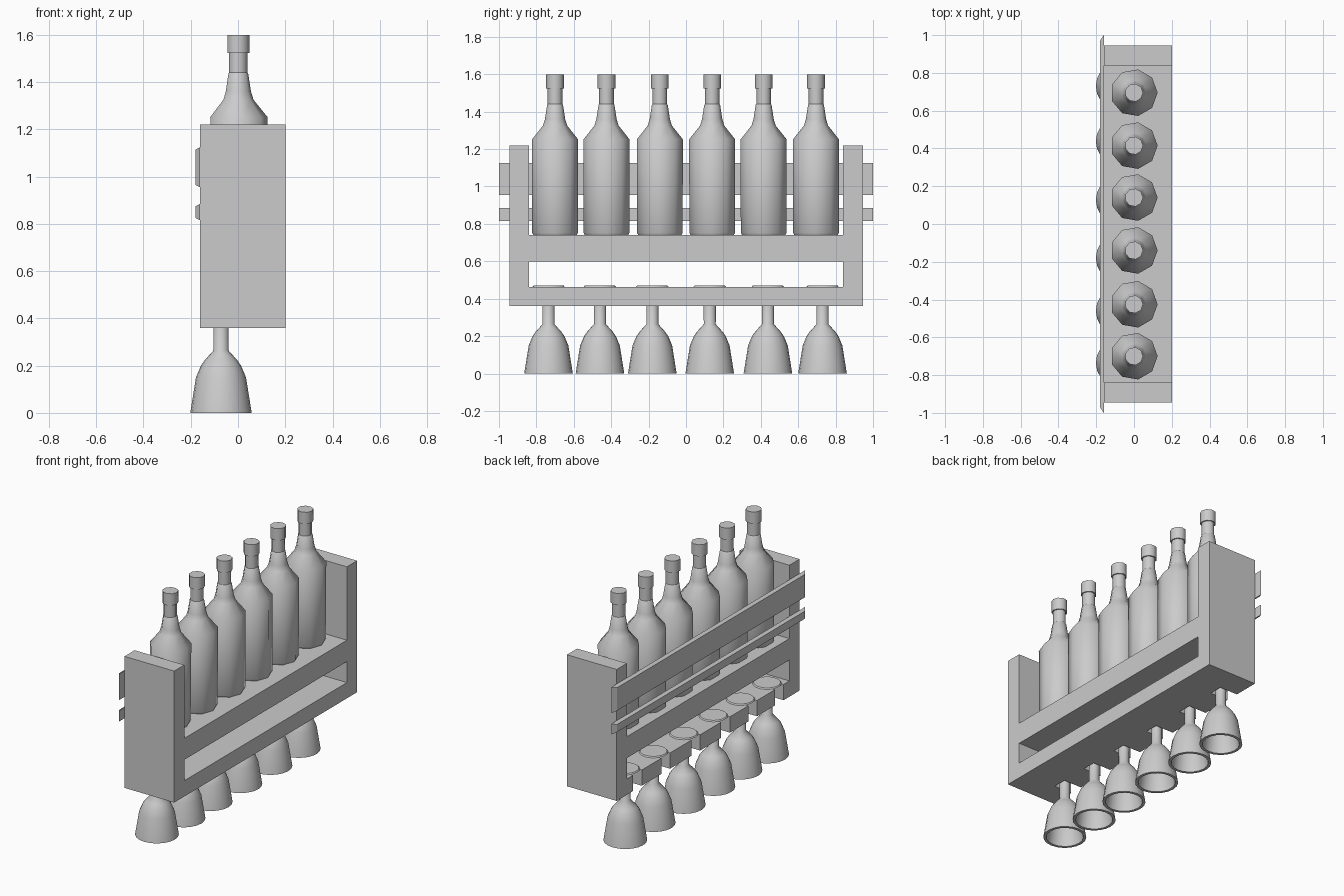
import bpy, bmesh, math

if "Cube" in bpy.data.objects:
    bpy.data.objects.remove(bpy.data.objects["Cube"])

BACK, FRONT = -0.16, 0.20
BOTTLE_Y = [-0.70, -0.425, -0.14, 0.14, 0.415, 0.695]
GLASS_Y = [-0.735, -0.46, -0.18, 0.127, 0.438, 0.73]
GLASS_X = -0.072


def finish(name, bm, smooth=None):
    bmesh.ops.recalc_face_normals(bm, faces=bm.faces)
    me = bpy.data.meshes.new(name)
    bm.to_mesh(me)
    bm.free()
    ob = bpy.data.objects.new(name, me)
    bpy.context.collection.objects.link(ob)
    if smooth:
        bpy.ops.object.select_all(action='DESELECT')
        ob.select_set(True)
        bpy.context.view_layer.objects.active = ob
        bpy.ops.object.shade_smooth_by_angle(angle=math.radians(smooth))
    return ob


def box(name, x0, x1, y0, y1, z0, z1):
    bm = bmesh.new()
    bmesh.ops.create_cube(bm, size=1)
    for v in bm.verts:
        v.co = ((x0 + x1) / 2 + v.co.x * (x1 - x0),
                (y0 + y1) / 2 + v.co.y * (y1 - y0),
                (z0 + z1) / 2 + v.co.z * (z1 - z0))
    return finish(name, bm)


def lathe(name, profile, sides, x, y, smooth):
    """Revolve (radius, z) points; radius 0 becomes a single pole."""
    bm = bmesh.new()
    rings = []
    for r, z in profile:
        if r == 0:
            rings.append([bm.verts.new((x, y, z))] * sides)
        else:
            rings.append([bm.verts.new((x + r * math.cos(2 * math.pi * i / sides),
                                        y + r * math.sin(2 * math.pi * i / sides), z))
                          for i in range(sides)])
    for a, b in zip(rings, rings[1:]):
        for i in range(sides):
            j = (i + 1) % sides
            quad = list(dict.fromkeys((a[i], a[j], b[j], b[i])))
            bm.faces.new(quad)
    return finish(name, bm, smooth)


# Side panels and bottle shelf
for label, s in (("left", -1), ("right", 1)):
    a, b = sorted((s * 0.84, s * 0.945))
    box(label + "_side_panel", BACK, FRONT, a, b, 0.36, 1.22)
box("bottle_shelf", BACK, FRONT, -0.84, 0.84, 0.60, 0.74)

# Glass rail with a slot open to the back for every stem
bm = bmesh.new()
outline = [(FRONT, 0.84), (FRONT, -0.84), (BACK, -0.84)]
for y in GLASS_Y:
    outline += [(BACK, y - 0.045), (-0.03, y - 0.045), (-0.03, y + 0.045), (BACK, y + 0.045)]
outline.append((BACK, 0.84))
face = bm.faces.new([bm.verts.new((x, y, 0.36)) for x, y in outline])
ext = bmesh.ops.extrude_face_region(bm, geom=[face])
bmesh.ops.translate(bm, vec=(0, 0, 0.103),
                    verts=[v for v in ext["geom"] if isinstance(v, bmesh.types.BMVert)])
finish("glass_rail", bm)

# Back slats with chamfered outer faces
for name, z0, z1 in (("upper_back_slat", 0.955, 1.125), ("lower_back_slat", 0.815, 0.885)):
    slat = box(name, -0.18, BACK, -1, 1, z0, z1)
    for v in slat.data.vertices:
        if v.co.x < -0.17:
            v.co.y -= math.copysign(0.03, v.co.y)
            v.co.z += 0.01 if v.co.z < (z0 + z1) / 2 else -0.01

# Bottles
bottle = [(0, 0.74), (0.117, 0.74), (0.124, 0.752), (0.125, 1.252), (0.066, 1.325),
          (0.055, 1.36), (0.043, 1.437), (0.040, 1.44), (0.040, 1.523),
          (0.048, 1.523), (0.048, 1.60), (0, 1.60)]
for i, y in enumerate(BOTTLE_Y):
    lathe(f"bottle_{i + 1}", bottle, 9, 0, y, 42)

# Hanging glasses: foot, stem, bowl outside, rim, bowl inside
glass = [(0, 0.471), (0.08, 0.471), (0.086, 0.464), (0.033, 0.455), (0.032, 0.264),
         (0.068, 0.224), (0.085, 0.20), (0.106, 0.15), (0.130, 0.0),
         (0.112, 0.0), (0.092, 0.145), (0.06, 0.21), (0, 0.235)]
for i, y in enumerate(GLASS_Y):
    lathe(f"wine_glass_{i + 1}", glass, 20, GLASS_X, y, 42)
